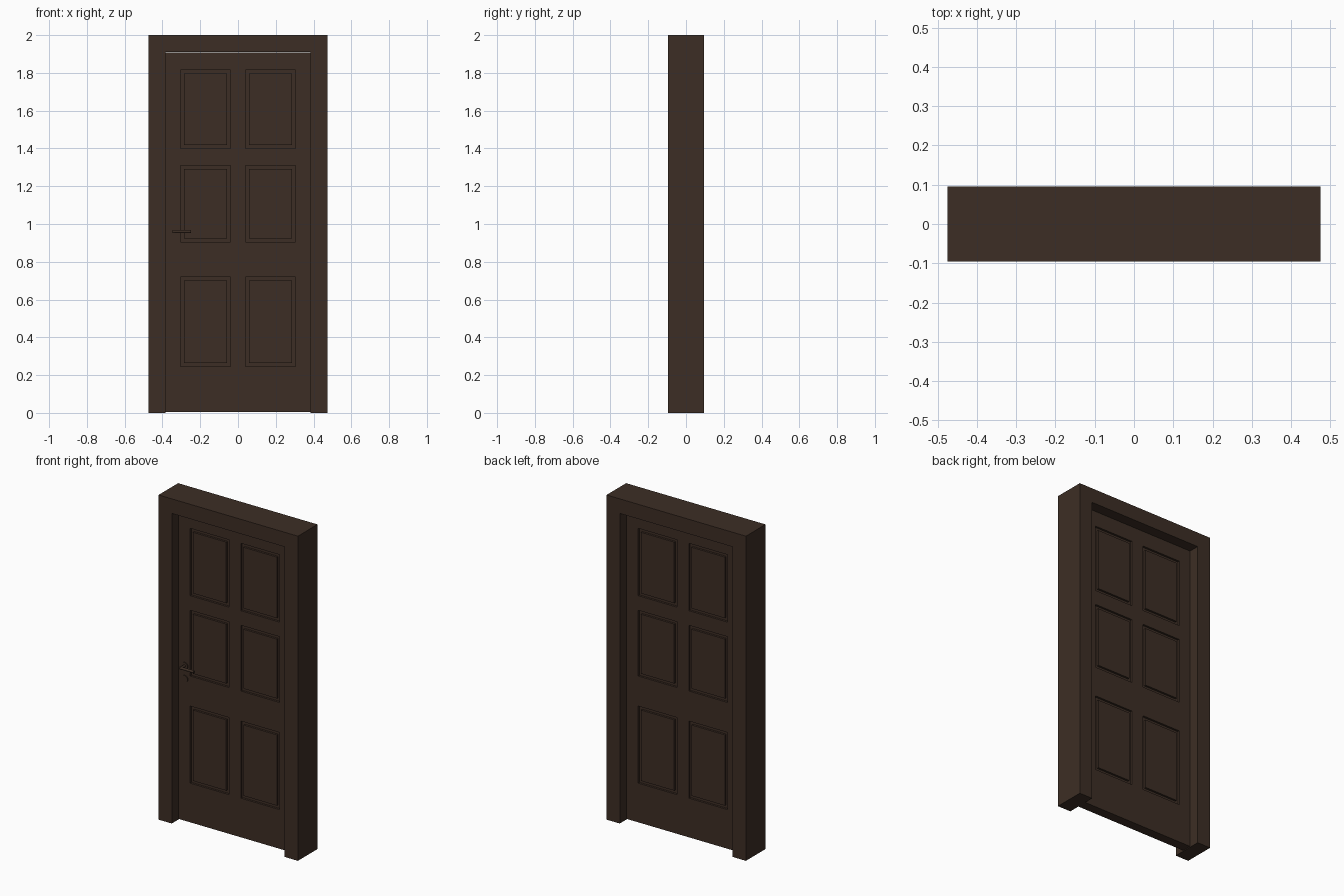
import bpy, bmesh, math
from mathutils import Matrix, Vector

if "Cube" in bpy.data.objects:
    bpy.data.objects.remove(bpy.data.objects["Cube"])

wood = bpy.data.materials.new("dark brown")
wood.diffuse_color = (0.046, 0.027, 0.018, 1)
wood.use_nodes = True
wood.node_tree.nodes["Principled BSDF"].inputs["Base Color"].default_value = wood.diffuse_color


def finish(bm, name):
    bmesh.ops.recalc_face_normals(bm, faces=bm.faces[:])
    me = bpy.data.meshes.new(name)
    bm.to_mesh(me)
    bm.free()
    me.materials.append(wood)
    ob = bpy.data.objects.new(name, me)
    bpy.context.collection.objects.link(ob)
    return ob


def extrude_y(bm, faces, dist):
    ext = bmesh.ops.extrude_face_region(bm, geom=faces, use_keep_orig=True)
    verts = [g for g in ext["geom"] if isinstance(g, bmesh.types.BMVert)]
    bmesh.ops.translate(bm, verts=verts, vec=(0, dist, 0))
    bmesh.ops.recalc_face_normals(bm, faces=bm.faces[:])


# Door frame: an upside-down U extruded through the wall depth
bm = bmesh.new()
outline = [(-.475, 0), (-.385, 0), (-.385, 1.91), (.385, 1.91),
           (.385, 0), (.475, 0), (.475, 2), (-.475, 2)]
face = bm.faces.new([bm.verts.new((x, -.095, z)) for x, z in outline])
extrude_y(bm, [face], .19)
finish(bm, "door_frame")

# Door leaf: slab divided into stiles, rails and six panels
xs = [-.384, -.305, -.04, .04, .305, .384]
zs = [.004, .245, .72, .905, 1.31, 1.40, 1.815, 1.909]
T = .03
bm = bmesh.new()
grid = [[bm.verts.new((x, -T, z)) for x in xs] for z in zs]
cells = [bm.faces.new((grid[j][i], grid[j][i + 1], grid[j + 1][i + 1], grid[j + 1][i]))
         for j in range(len(zs) - 1) for i in range(len(xs) - 1)]
extrude_y(bm, cells, 2 * T)


def is_panel(f):
    c = f.calc_center_median()
    return (abs(f.normal.y) > .9 and .04 < abs(c.x) < .305
            and any(a < c.z < b for a, b in ((.245, .72), (.905, 1.31), (1.4, 1.815))))


# Groove round each raised panel, on both sides of the door
panels = [f for f in bm.faces if is_panel(f)]
for thick, depth in ((.0003, -.012), (.027, 0), (.0003, .012)):
    bmesh.ops.inset_individual(bm, faces=panels, thickness=thick, depth=depth)
finish(bm, "door_leaf")


# Handle and lock on the front side
def rod(name, a, b, r, sides=20):
    a, b = Vector(a), Vector(b)
    bm = bmesh.new()
    rot = (b - a).to_track_quat('Z', 'Y').to_matrix().to_4x4()
    bmesh.ops.create_cone(bm, cap_ends=True, segments=sides, radius1=r, radius2=r,
                          depth=(b - a).length,
                          matrix=Matrix.Translation((a + b) / 2) @ rot)
    ob = finish(bm, name)
    bpy.context.view_layer.objects.active = ob
    ob.select_set(True)
    bpy.ops.object.shade_smooth_by_angle(angle=math.radians(40))
    ob.select_set(False)


rod("handle_rose", (-.34, -T, .96), (-.34, -T - .006, .96), .021)
rod("handle_neck", (-.34, -T, .96), (-.34, -T - .045, .96), .008)
rod("handle_lever", (-.348, -T - .04, .96), (-.25, -T - .04, .96), .008)
rod("lock_rose", (-.34, -T, .88), (-.34, -T - .006, .88), .021)
